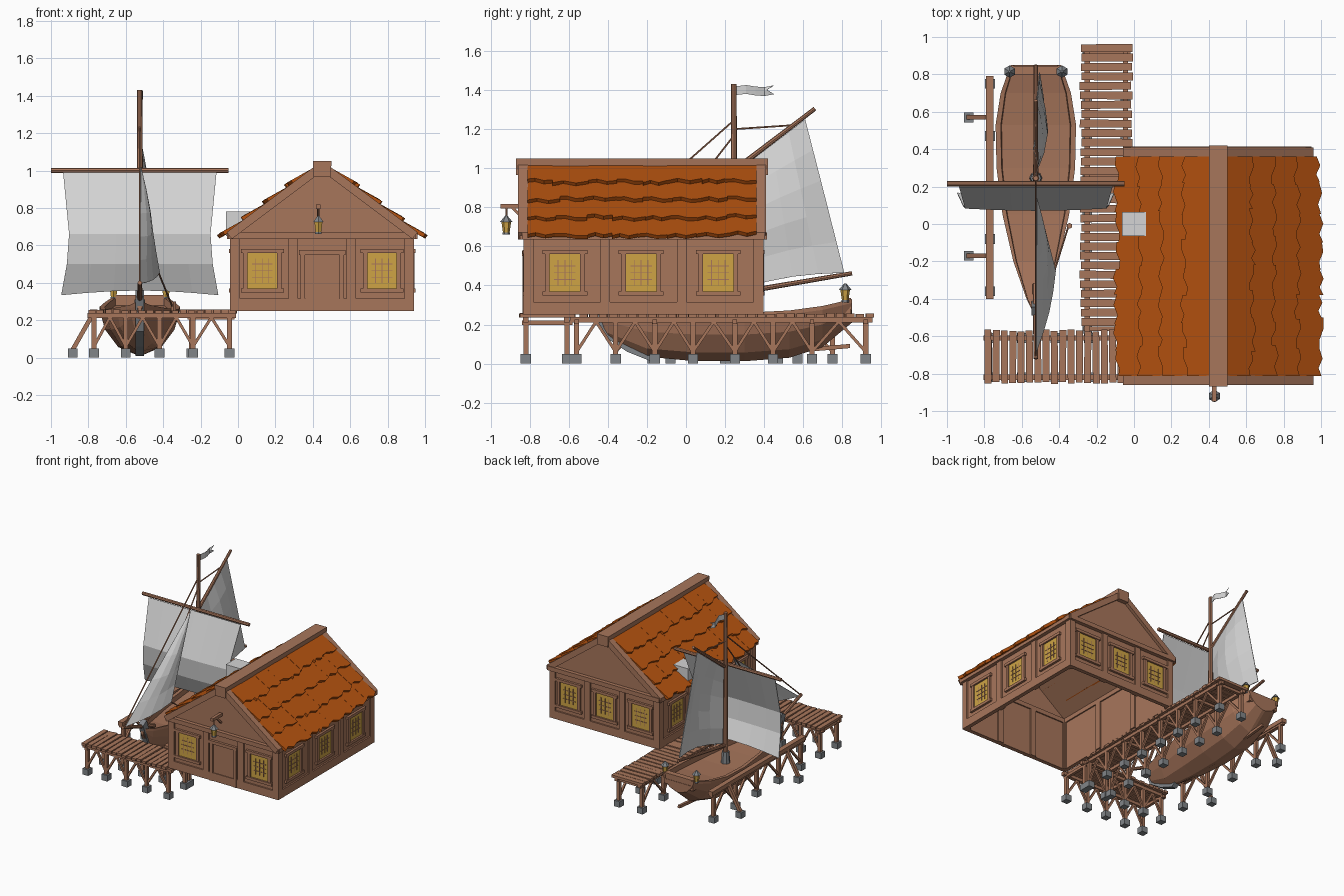
import bpy, bmesh, math, random
from mathutils import Vector, Matrix

if "Cube" in bpy.data.objects:
    bpy.data.objects.remove(bpy.data.objects["Cube"])
random.seed(4)

def mat(name, r, g, b):
    m = bpy.data.materials.new(name)
    m.diffuse_color = (r, g, b, 1)
    m.use_nodes = True
    m.node_tree.nodes["Principled BSDF"].inputs["Base Color"].default_value = m.diffuse_color
    return m
WOOD = mat("brown wood", .39, .18, .105)
TILE = mat("orange roof tile", .46, .085, .005)
GLASS = mat("yellow window", .62, .37, .06)
STONE = mat("grey stone", .22, .235, .25)
CLOTH = mat("pale cloth", .66, .66, .66)

def finish(bm, name, m):
    bmesh.ops.remove_doubles(bm, verts=bm.verts, dist=1e-5)
    bmesh.ops.recalc_face_normals(bm, faces=bm.faces)
    me = bpy.data.meshes.new(name)
    bm.to_mesh(me); bm.free()
    me.materials.append(m)
    ob = bpy.data.objects.new(name, me)
    bpy.context.collection.objects.link(ob)
    return ob

def box(bm, x0, x1, y0, y1, z0, z1, yaw=0):
    c = Matrix.Translation(((x0+x1)/2, (y0+y1)/2, (z0+z1)/2)) @ Matrix.Rotation(yaw, 4, 'Z')
    bmesh.ops.create_cube(bm, size=1, matrix=c @ Matrix.Diagonal((x1-x0, y1-y0, z1-z0, 1)))

def rod(bm, p, q, r, r2=None, n=8):
    p, q = Vector(p), Vector(q)
    d = q - p
    M = Matrix.Translation((p+q)/2) @ d.to_track_quat('Z', 'Y').to_matrix().to_4x4()
    if n == 4: M = M @ Matrix.Rotation(math.pi/4, 4, 'Z')
    bmesh.ops.create_cone(bm, cap_ends=True, segments=n, radius1=r, radius2=r if r2 is None else r2,
                          depth=d.length, matrix=M)

def loft(bm, rings, close=True):
    vs = [[bm.verts.new(p) for p in r] for r in rings]
    n = len(vs[0])
    for a, b in zip(vs, vs[1:]):
        for i in range(n if close else n-1):
            j = (i+1) % n
            bm.faces.new((a[i], a[j], b[j], b[i]))
    if close:
        bm.faces.new(vs[0]); bm.faces.new(vs[-1][::-1])

def prism(bm, pts, y0, y1):
    loft(bm, [[(x, y, z) for x, z in pts] for y in (y0, y1)])

def sheet(name, fn, nu, nv, thick=.005):
    bm = bmesh.new()
    loft(bm, [[fn(u/nu, v/nv) for u in range(nu+1)] for v in range(nv+1)], False)
    bmesh.ops.dissolve_degenerate(bm, dist=1e-5, edges=bm.edges)
    ob = finish(bm, name, CLOTH)
    s = ob.modifiers.new("thickness", 'SOLIDIFY')
    s.thickness, s.offset = thick, 0

# ---------- house walls, open underneath ----------
X0, X1, Y0, Y1 = -.03, .93, -.82, .385
def wbox(bm, side, u0, u1, z0, z1, o0, o1):
    if side == 'front': box(bm, u0, u1, Y0-o1, Y0-o0, z0, z1)
    if side == 'back': box(bm, u0, u1, Y1+o0, Y1+o1, z0, z1)
    if side == 'left': box(bm, X0-o1, X0-o0, u0, u1, z0, z1)
    if side == 'right': box(bm, X1+o0, X1+o1, u0, u1, z0, z1)

SIDES = {'front': (X0, X1, [.13, .77]), 'back': (X0, X1, [.13, .45, .77]),
         'left': (Y0, Y1, [-.62, -.23, .165]), 'right': (Y0, Y1, [-.62, -.23, .165])}
walls, frame, panes, lattice = (bmesh.new() for _ in range(4))
for side, (a, b, wins) in SIDES.items():
    wbox(walls, side, a, b, .25, .66, -.02, 0)
    wbox(frame, side, a-.01, b+.01, .25, .315, 0, .012)
    wbox(frame, side, a-.02, b+.02, .635, .67, -.03, .03)
    for i in range(4):                                   # upright posts
        c = a + .015 + (b-a-.03)*i/3
        wbox(frame, side, c-.025, c+.025, .25, .64, -.03, .012)
    for c in wins:
        wbox(panes, side, c-.08, c+.08, .37, .56, 0, .004)
        for k in (-1, 1):
            wbox(frame, side, c+k*.09-.012, c+k*.09+.012, .355, .575, 0, .014)
        wbox(frame, side, c-.115, c+.115, .56, .582, 0, .018)
        wbox(frame, side, c-.115, c+.115, .348, .37, 0, .018)
        for k in (-1, 0, 1):                             # window bars
            wbox(lattice, side, c+k*.035-.002, c+k*.035+.002, .40, .53, .004, .007)
            wbox(lattice, side, c-.055, c+.055, .463+k*.035, .467+k*.035, .004, .007)
for y in (Y0, Y1-.02):                                   # gables
    prism(walls, [(-.03, .65), (.93, .65), (.45, 1.01)], y, y+.02)
finish(walls, "house_walls", WOOD)
finish(frame, "timber_frame", WOOD)
finish(panes, "window_panes", GLASS)
finish(lattice, "window_bars", WOOD)

# door
bm = bmesh.new()
wbox(bm, 'front', .36, .54, .25, .55, 0, .006)
for u in (.345, .555): wbox(bm, 'front', u-.012, u+.012, .25, .56, 0, .016)
wbox(bm, 'front', .325, .575, .55, .575, 0, .02)
finish(bm, "door", WOOD)

# ---------- roof ----------
def slope(s, n, side):
    x, z = -.075 + .8*s - .6*n, .64 + .6*s + .8*n
    return (x, z) if side < 0 else (.9-x, z)
boards, tiles = bmesh.new(), bmesh.new()
for side in (-1, 1):
    prism(boards, [slope(s, n, side) for s, n in ((.04, -.015), (.64, -.015), (.64, .004), (.04, .004))], -.83, .39)
    for y in (-.86, .36):                                # barge boards
        prism(boards, [slope(s, n, side) for s, n in ((.03, -.03), (.65, -.03), (.65, .015), (.03, .015))], y, y+.05)
    for row in range(4):
        cuts = [-.812 + 1.172*i/8 + (random.uniform(-.02, .02) if 0 < i < 8 else 0) for i in range(9)]
        for y0, y1 in zip(cuts, cuts[1:]):
            s0, s1 = row*.15 + random.uniform(-.012, .012), min(row*.15+.19, .62)
            k = random.uniform(-.012, .012)
            outline = [(s0+k, y0), (s0+.012, y0*.7+y1*.3), (s0-.012, y0*.35+y1*.65), (s0-k, y1), (s1, y1), (s1, y0)]
            def ring(dn):
                out = []
                for s, y in outline:
                    x, z = slope(s, .033 - (s-s0)/.19*.026 + dn, side)
                    out.append((x, y, z))
                return out
            loft(tiles, [ring(-.022), ring(0)])
prism(boards, [(.405, .965), (.495, .965), (.5, 1.05), (.4, 1.05)], -.87, .42)
finish(boards, "roof_boards_and_ridge", WOOD)
finish(tiles, "roof_tiles", TILE)
bm = bmesh.new()
box(bm, -.065, .065, -.063, .065, .65, .782)
finish(bm, "pale_block", CLOTH)

# ---------- lanterns ----------
def lantern(name, x, y, z):
    g, m = bmesh.new(), bmesh.new()
    rod(g, (x, y, z), (x, y, z+.055), .017, .025, 6)
    finish(g, name+"_glass", GLASS)
    rod(m, (x, y, z-.012), (x, y, z), .02, n=6)
    rod(m, (x, y, z+.052), (x, y, z+.085), .033, .006, 6)
    finish(m, name+"_cap", STONE)
lantern("house_lantern", .43, -.92, .672)
lantern("stern_lantern_left", -.665, .815, .325)
lantern("stern_lantern_right", -.385, .815, .325)
bm = bmesh.new()
box(bm, .418, .442, -.95, -.83, .795, .818)
rod(bm, (.43, -.92, .75), (.43, -.92, .80), .005, n=6)
rod(bm, (.43, -.83, .74), (.43, -.89, .80), .01, n=4)
finish(bm, "lantern_bracket", WOOD)

# ---------- docks ----------
planks, frames, feet = bmesh.new(), bmesh.new(), bmesh.new()
def jit(a): return random.uniform(-a, a)
for i in range(30):
    y = -.545 + i*.0505
    box(planks, -.285+jit(.006), -.01+jit(.006), y, y+.042, .235, .255+jit(.003), jit(.012))
for i in range(17):
    x = -.8 + i*.0445
    box(planks, x, x+.037, -.85+jit(.006), -.57+jit(.006), .235, .255+jit(.003), jit(.012))
finish(planks, "dock_planks", WOOD)

def post(x, y):
    box(feet, x-.026, x+.026, y-.026, y+.026, 0, .048)
    box(frames, x-.013, x+.013, y-.013, y+.013, .04, .235)

def trestle(pts):
    # posts under a beam, with a pair of braces in every bay
    pts = [Vector((x, y, 0)) for x, y in pts]
    e = (pts[-1]-pts[0]).normalized()*.035
    up = Vector((0, 0, .225))
    rod(frames, pts[0]-e+up, pts[-1]+e+up, .02, n=4)
    for p in pts: post(p.x, p.y)
    for a, b in zip(pts, pts[1:]):
        m = (a+b)/2 + Vector((0, 0, .215))
        for p in (a, b): rod(frames, p+Vector((0, 0, .06)), m, .011, n=4)

YS = [-.56, -.36, -.16, .035, .25, .445, .645, .92]
for x in (-.25, -.045): trestle([(x, y) for y in YS])
for y in (-.82, -.61): trestle([(x, y) for x in (-.77, -.6, -.42, -.24, -.045)])
for y in YS[::2] + YS[-1:]:
    rod(frames, (-.27, y, .215), (-.02, y, .215), .016, n=4)
for x in (-.77, -.42, -.045):
    rod(frames, (x, -.84, .21), (x, -.58, .21), .016, n=4)
# mooring rail with leaning props
trestle([(-.77, y) for y in (-.36, -.08, .2, .47, .75)])
box(frames, -.79, -.75, -.4, .79, .225, .258)
for y in (-.17, .57):
    box(feet, -.91, -.858, y-.026, y+.026, 0, .048)
    rod(frames, (-.885, y, .04), (-.775, y, .235), .017, n=4)
finish(frames, "dock_frames", WOOD)
finish(feet, "post_feet", STONE)

# ---------- boat ----------
CX = -.525
def section(y, w, zt, zk):
    h = zt - zk
    half = [(.012, zk), (.55*w, zk+.18*h), (.88*w, zk+.55*h), (w, zt-.02), (w, zt),
            (w*.87, zt), (w*.85, zt-.04*min(1, w/.1))]
    return [(CX+x, y, z) for x, z in half] + [(CX-x, y, z) for x, z in half[::-1]]
bm = bmesh.new()
loft(bm, [section(*s) for s in ((-.47, .016, .30, .25), (-.40, .05, .283, .13), (-.2, .12, .268, .035),
     (.05, .178, .26, .012), (.3, .21, .26, .012), (.53, .215, .272, .03), (.7, .188, .295, .085))]
     + [section(.85, .135, .33, .21)])
box(bm, CX-.13, CX+.13, .80, .845, .25, .335)            # transom
rod(bm, (CX, .5, .06), (CX, .84, .09), .015, n=4)
finish(bm, "boat_hull", WOOD)
bm = bmesh.new()                                         # stem strip
path = [(-.49, .33), (-.42, .14), (-.3, .06), (-.17, .008)]
loft(bm, [[(CX+a*.022, y+b, z+b*.7) for a, b in ((-1, 0), (1, 0), (1, .045), (-1, .045))] for y, z in path])
rod(bm, (CX, .245, .22), (CX, .245, .31), .034, .028, 8)
finish(bm, "stem_and_mast_foot", STONE)

bm = bmesh.new()                                         # mast and spars
rod(bm, (CX, .245, .22), (CX, .245, 1.43), .02, .014)
rod(bm, (-1, .215, 1.0), (-.05, .215, 1.0), .014)
rod(bm, (CX, .26, 1.0), (CX, .66, 1.305), .014, .011)
rod(bm, (CX, .25, .36), (CX, .85, .462), .014, .011)
rod(bm, (CX, -.32, .265), (CX, -.72, .40), .017, .012)
finish(bm, "mast_and_spars", WOOD)
bm = bmesh.new()                                         # rigging
for p, q in (((CX, .24, 1.24), (CX, -.71, .40)), ((CX, .24, 1.16), (CX, -.42, .31)),
             ((-.425, -.25, .455), (-.35, -.01, .27)), ((CX, .25, 1.2), (CX, .55, 1.22))):
    rod(bm, p, q, .005, n=5)
rod(bm, (-.345, -.01, .25), (-.345, -.01, .30), .016, n=6)
finish(bm, "rigging", WOOD)

# ---------- sails and flag ----------
ROWS = [(.99, .2, .41), (.66, .085, .378), (.5, .1, .39), (.335, .165, .42)]
def square_sail(u, v):
    z, y, w = ROWS[round(v*3)]
    c = math.sin(math.pi*u)
    return (CX + (2*u-1)*w, y - .012*c*(v > 0), z + (.025*c if v == 1 else 0))
sheet("square_sail", square_sail, 6, 3)

def patch(a, b, c, d, bulge, lift=0):
    a, b, c, d = map(Vector, (a, b, c, d))
    def f(u, v):
        p = a.lerp(b, u).lerp(d.lerp(c, u), v)
        p += Vector(bulge)*math.sin(math.pi*u)*math.sin(math.pi*min(v, .8))
        p.z += lift*math.sin(math.pi*u)*v
        return p
    return f
sheet("rear_sail", patch((CX, .27, .99), (CX, .61, 1.25), (CX+.02, .81, .465), (CX, .28, .385), (.06, 0, 0), .02), 4, 5)
sheet("jib_sail", patch((CX+.005, .14, 1.02), (CX+.006, .135, 1.015), (-.42, -.25, .455), (CX, -.69, .395), (.03, 0, 0), -.01), 4, 5)
def flag(u, v):
    y = .26 + .19*u - (.035 if u == 1 and v == .5 else 0)
    return (CX + .015*math.sin(u*6), y, 1.42 - .045*v + .006*math.sin(u*7))
sheet("flag", flag, 4, 2, .003)
